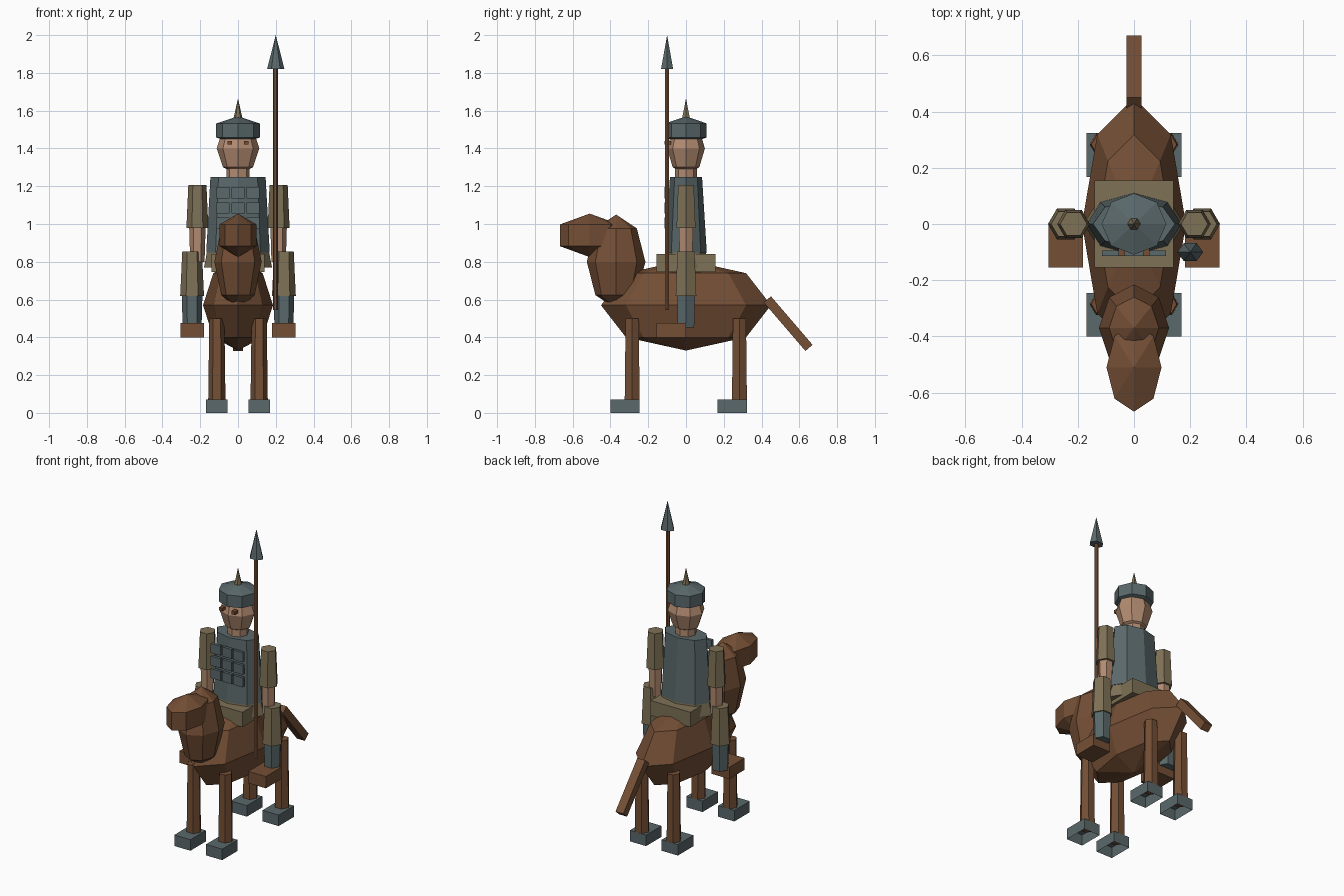
import bpy, bmesh, math
from mathutils import Vector, Matrix

if "Cube" in bpy.data.objects:
    bpy.data.objects.remove(bpy.data.objects["Cube"])


def material(name, rgb):
    m = bpy.data.materials.new(name)
    m.diffuse_color = (*rgb, 1)
    m.use_nodes = True
    m.node_tree.nodes["Principled BSDF"].inputs["Base Color"].default_value = m.diffuse_color
    return m


BROWN = material("brown hide", (0.175, 0.078, 0.036))
KHAKI = material("khaki cloth", (0.21, 0.165, 0.092))
STEEL = material("grey steel", (0.102, 0.138, 0.145))
SKIN = material("skin", (0.45, 0.26, 0.165))


def finish(name, bm, mat):
    bmesh.ops.recalc_face_normals(bm, faces=bm.faces)
    me = bpy.data.meshes.new(name)
    bm.to_mesh(me)
    bm.free()
    me.materials.append(mat)
    ob = bpy.data.objects.new(name, me)
    bpy.context.collection.objects.link(ob)
    return ob


def ball(name, mat, centre, radii, rings):
    """Eight-sided faceted ellipsoid, poles along z."""
    bm = bmesh.new()
    bmesh.ops.create_uvsphere(bm, u_segments=8, v_segments=rings, radius=1)
    bmesh.ops.scale(bm, vec=radii, verts=bm.verts)
    bmesh.ops.translate(bm, vec=centre, verts=bm.verts)
    return finish(name, bm, mat)


def prism(name, mat, x, y, z0, z1, r0, r1, sides=6):
    """Tapered prism with corners on the x axis; r = (rx, ry), r1 None = point."""
    bm = bmesh.new()

    def ring(z, r):
        return [bm.verts.new((x + r[0] * math.cos(a), y + r[1] * math.sin(a), z))
                for a in (2 * math.pi * i / sides for i in range(sides))]
    low = ring(z0, r0)
    bm.faces.new(low)
    if r1 is None:
        tip = bm.verts.new((x, y, z1))
        for i in range(sides):
            bm.faces.new((low[i - 1], low[i], tip))
    else:
        high = ring(z1, r1)
        bm.faces.new(high)
        for i in range(sides):
            bm.faces.new((low[i - 1], low[i], high[i], high[i - 1]))
    return finish(name, bm, mat)


def box(name, mat, lo, hi, open_bottom=False):
    lo, hi = Vector(lo), Vector(hi)
    bm = bmesh.new()
    bmesh.ops.create_cube(bm, size=1)
    bmesh.ops.scale(bm, vec=hi - lo, verts=bm.verts)
    bmesh.ops.translate(bm, vec=(lo + hi) / 2, verts=bm.verts)
    if open_bottom:
        bmesh.ops.delete(bm, geom=[f for f in bm.faces if f.normal.z < -0.5],
                         context='FACES')
    return finish(name, bm, mat)


# Mount: body, neck, head
ball("mount_body", BROWN, (0, 0, 0.57), (0.185, 0.45, 0.24), 4)
ball("mount_neck", BROWN, (0, -0.37, 0.80), (0.125, 0.155, 0.25), 4)
ball("mount_head", BROWN, (0, -0.51, 0.94), (0.113, 0.182, 0.115), 3)

# Tail: slanted bar
a, b = Vector((0, 0.431, 0.601)), Vector((0, 0.651, 0.344))
bm = bmesh.new()
bmesh.ops.create_cube(bm, size=1)
bmesh.ops.scale(bm, vec=(0.055, (b - a).length, 0.05), verts=bm.verts)
tilt = math.atan2(b.z - a.z, b.y - a.y)
bmesh.ops.transform(bm, matrix=Matrix.Translation((a + b) / 2) @ Matrix.Rotation(tilt, 4, 'X'),
                    verts=bm.verts)
finish("tail", bm, BROWN)

# Mount legs and hollow hooves
for end, y in (("front", -0.285), ("hind", 0.283)):
    for side, s in (("left", 1), ("right", -1)):
        x = 0.112 * s
        prism(f"{end}_leg_{side}", BROWN, x, y, 0.04, 0.5, (0.046,) * 2, (0.04,) * 2)
        box(f"{end}_hoof_{side}", STEEL, (x - 0.057, y - 0.115, 0),
            (x + 0.057, y + 0.04, 0.07), open_bottom=True)

# Saddle
box("saddle", KHAKI, (-0.14, -0.155, 0.745), (0.14, 0.155, 0.84))

# Rider torso, skirt, neck and head
prism("skirt", KHAKI, 0, 0, 0.77, 0.90, (0.18, 0.115), (0.155, 0.098), 8)
prism("torso", STEEL, 0, 0, 0.85, 1.25, (0.168, 0.11), (0.146, 0.085), 8)
prism("rider_neck", SKIN, 0, 0, 1.22, 1.34, (0.062, 0.058), (0.062, 0.058), 8)
ball("rider_head", SKIN, (0, 0, 1.4), (0.113, 0.1, 0.14), 4)

# Chest armour plates
for row in range(3):
    for col in (-1, 0, 1):
        x, z = 0.079 * col, 1.165 - 0.08 * row
        box(f"chest_plate_{row}_{col + 1}", STEEL,
            (x - 0.034, -0.113, z - 0.03), (x + 0.034, -0.095, z + 0.03))

# Helmet and spike
ball("helmet", STEEL, (0, 0, 1.495), (0.133, 0.126, 0.075), 3)
prism("helmet_spike", KHAKI, 0, 0, 1.55, 1.665, (0.026,) * 2, None)

# Paired rider parts: eyes, arms, legs, boots
for side, s in (("left", 1), ("right", -1)):
    x = 0.044 * s
    box(f"eye_{side}", BROWN, (x - 0.012, -0.113, 1.42), (x + 0.012, -0.08, 1.44))
    x = 0.215 * s
    prism(f"sleeve_{side}", KHAKI, x, 0, 0.98, 1.207, (0.058,) * 2, (0.048,) * 2)
    prism(f"forearm_{side}", SKIN, x, 0, 0.80, 1.0, (0.038,) * 2, (0.044,) * 2)
    x = 0.243 * s
    prism(f"trouser_{side}", KHAKI, x, 0, 0.62, 0.855, (0.063,) * 2, (0.052,) * 2)
    prism(f"shin_{side}", STEEL, x, 0, 0.452, 0.64, (0.05,) * 2, (0.055,) * 2)
    box(f"boot_{side}", BROWN, (x - 0.062, -0.155, 0.40), (x + 0.062, 0.0, 0.475))

# Spear
prism("spear_shaft", BROWN, 0.198, -0.1, 0.545, 1.84, (0.013,) * 2, (0.013,) * 2)
prism("spear_head", STEEL, 0.2, -0.1, 1.82, 2.0, (0.046, 0.037), None)
